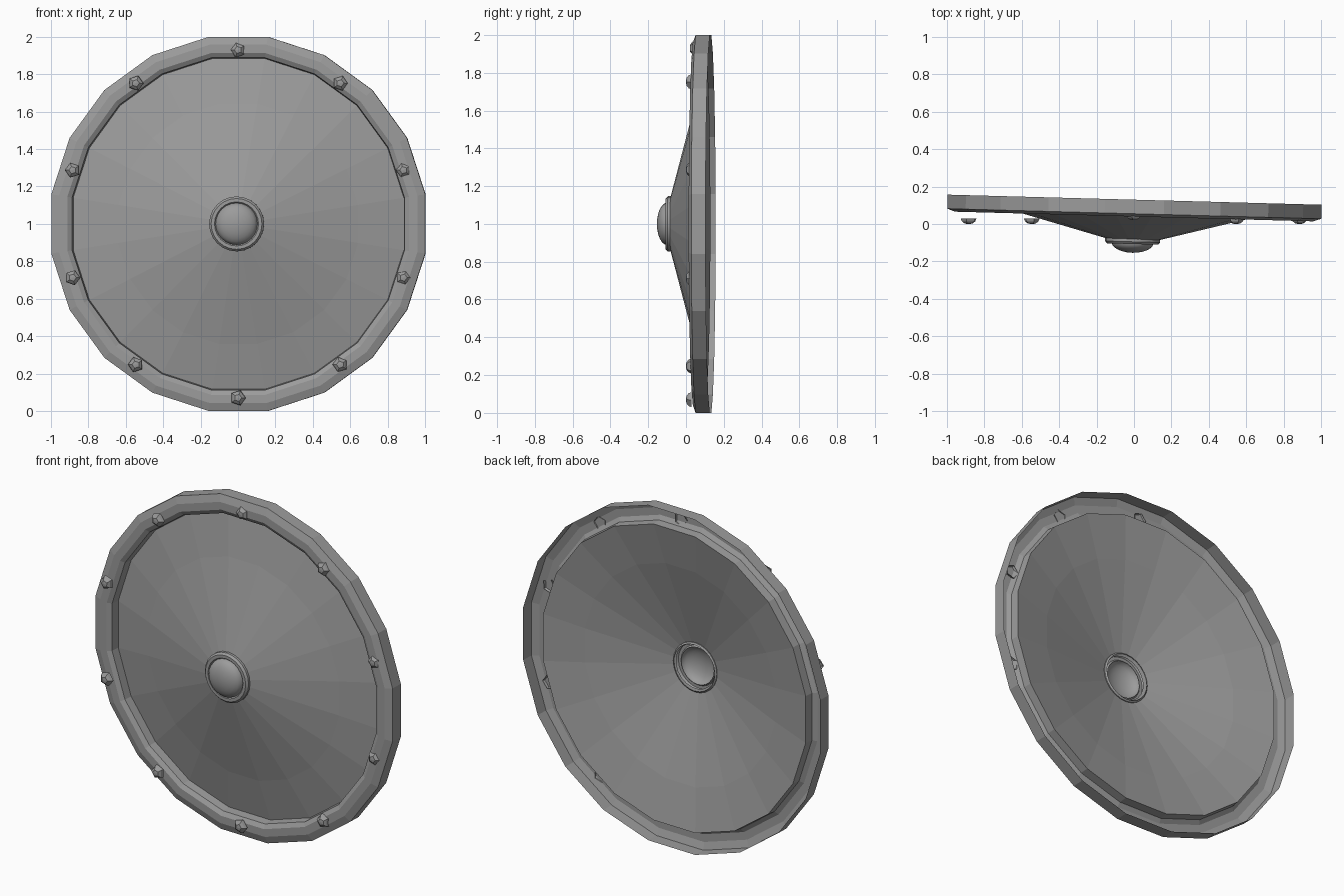
import bpy, bmesh, math
from mathutils import Matrix

cube = bpy.data.objects.get("Cube")
if cube:
    bpy.data.objects.remove(cube, do_unlink=True)

steel = bpy.data.materials.new("grey_steel")
steel.use_nodes = True
colour = (0.33, 0.33, 0.33, 1)
steel.diffuse_color = colour
steel.node_tree.nodes["Principled BSDF"].inputs["Base Color"].default_value = colour

TILT = Matrix.Translation((0, 0, 1)) @ Matrix.Rotation(-0.027, 4, 'Z')


def lathe(name, profile, sides, phase=0.0, matrix=TILT, smooth=False):
    """Turn (radius, y) points about the y axis; zero radius closes the end."""
    bm = bmesh.new()
    rings = []
    for r, y in profile:
        if r == 0:
            rings.append([bm.verts.new((0, y, 0))] * sides)
        else:
            angles = [phase + math.tau * i / sides for i in range(sides)]
            rings.append([bm.verts.new((r * math.cos(a), y, r * math.sin(a))) for a in angles])
    for a, b in zip(rings, rings[1:]):
        for i in range(sides):
            j = (i + 1) % sides
            if b[i] is b[j]:
                bm.faces.new((a[i], a[j], b[i]))
            else:
                bm.faces.new((a[i], a[j], b[j], b[i]))
    bm.transform(matrix)
    # Profiles run from the outer back edge to the front centre
    bm.normal_update()
    if sum(f.normal.y * f.calc_area() for f in bm.faces) > 0:
        bmesh.ops.reverse_faces(bm, faces=bm.faces[:])
    mesh = bpy.data.meshes.new(name)
    bm.to_mesh(mesh)
    bm.free()
    mesh.materials.append(steel)
    obj = bpy.data.objects.new(name, mesh)
    bpy.context.collection.objects.link(obj)
    if smooth:
        bpy.ops.object.select_all(action='DESELECT')
        obj.select_set(True)
        bpy.context.view_layer.objects.active = obj
        bpy.ops.object.shade_smooth_by_angle(angle=math.radians(35))
    return obj


SIDES = 20
HALF = math.pi / SIDES
OUTER = 1 / math.cos(HALF)

# Rim: a folded channel, open at the back
lathe("rim", [(OUTER, 0.13), (OUTER, 0.055), (0.97, 0.04), (0.925, 0.04),
              (0.9, 0.055), (0.895, 0.105)], SIDES, HALF)

# Shallow conical body, steeper towards the middle
lathe("shield_body", [(0.895, 0.105), (0.65, 0.052), (0.13, -0.085)], SIDES, HALF)

# Central boss: collar and dome
boss_place = Matrix.Translation((-0.005, 0, 0)) @ TILT
lathe("boss_collar", [(0.138, -0.068), (0.147, -0.075), (0.147, -0.095),
                      (0.136, -0.107), (0.118, -0.107), (0.11, -0.098)],
      24, 0, boss_place, True)
dome = [(0.112 * math.cos(t * math.pi / 12), -0.1 - 0.054 * math.sin(t * math.pi / 12))
        for t in range(6)]
lathe("boss_dome", dome + [(0, -0.154)], 24, 0, boss_place, True)

# Ten five-sided studs around the rim
for i in range(10):
    a = math.radians(90 - 36 * i)
    y = 0.05 if i == 0 else 0.03
    place = Matrix.Translation((0.93 * math.cos(a), y, 1 + 0.93 * math.sin(a)))
    lathe("rim_stud_%d" % (i + 1),
          [(0.042, 0), (0.036, -0.016), (0.02, -0.028), (0, -0.03)], 5, a + 0.3, place)
